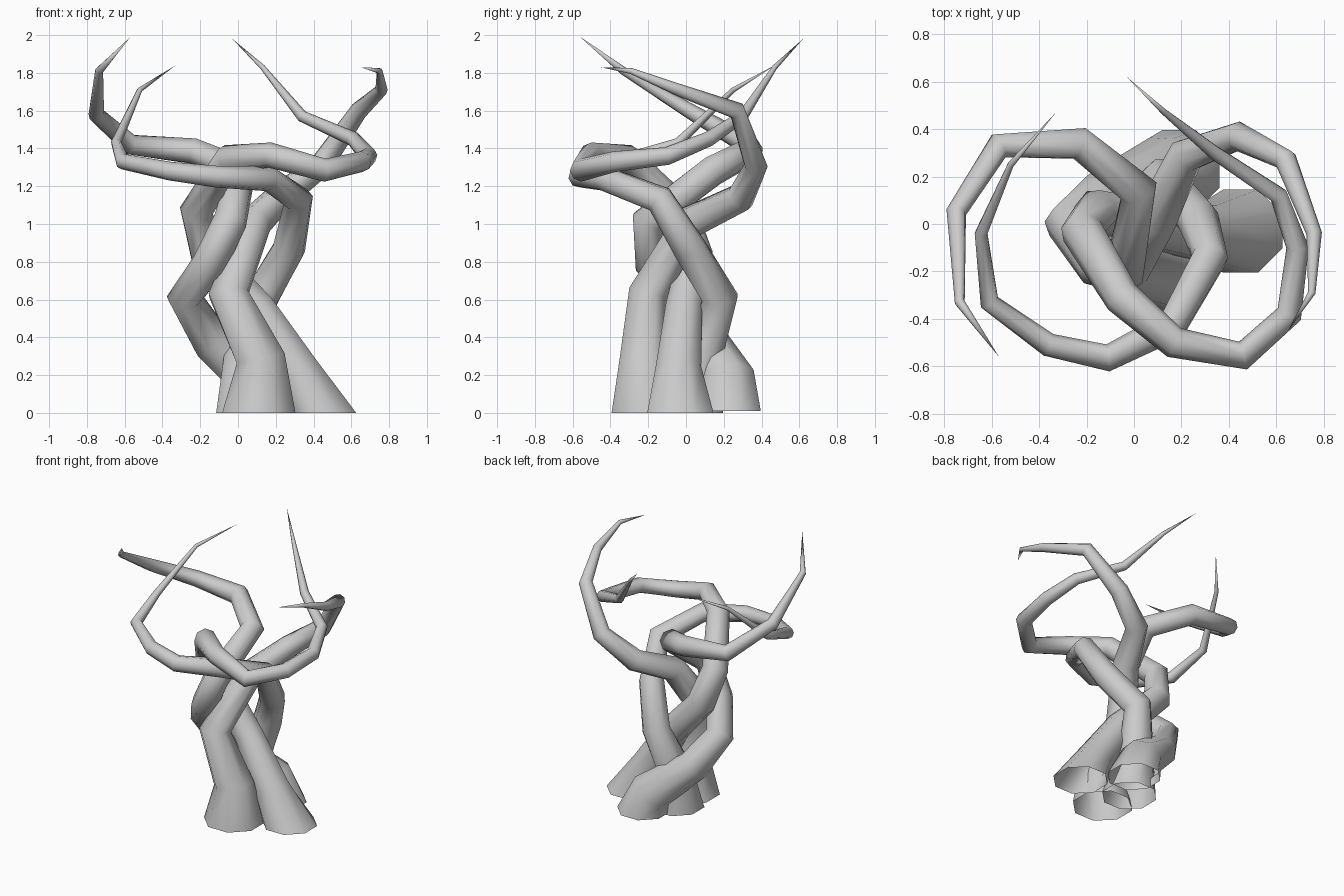
import bpy, bmesh, math
from mathutils import Vector

SIDES = 8


def tube(name, pts):
    """Tapered open-bottomed strand: each point is (x, y, z, radius); last one is the tip."""
    bm = bmesh.new()
    cs = [Vector(p[:3]) for p in pts]
    n = len(cs)
    normal, side = Vector((0, 0, 1)), Vector((1, 0, 0))
    rings = []
    for i in range(n - 1):
        # Foot ring lies flat; others follow the averaged neighbouring segments
        if i == 0:
            t = Vector((0, 0, 1))
        else:
            t = ((cs[i] - cs[i - 1]).normalized() + (cs[i + 1] - cs[i]).normalized()).normalized()
        # Carry the ring frame along without twisting
        side = normal.rotation_difference(t) @ side
        normal = t
        other = normal.cross(side)
        ring = []
        for k in range(SIDES):
            a = 2 * math.pi * (k + 0.5) / SIDES
            co = cs[i] + pts[i][3] * (math.cos(a) * side + math.sin(a) * other)
            co.z = max(co.z, 0.0)
            ring.append(bm.verts.new(co))
        rings.append(ring)
    for r0, r1 in zip(rings, rings[1:]):
        for k in range(SIDES):
            j = (k + 1) % SIDES
            bm.faces.new((r0[k], r0[j], r1[j], r1[k]))
    tip = bm.verts.new(cs[-1])
    for k in range(SIDES):
        bm.faces.new((rings[-1][k], rings[-1][(k + 1) % SIDES], tip))
    for f in bm.faces:
        f.smooth = True
    me = bpy.data.meshes.new(name)
    bm.to_mesh(me)
    bm.free()
    ob = bpy.data.objects.new(name, me)
    bpy.context.collection.objects.link(ob)
    return ob


# Strand rooted at the back, sweeping to the left branch
tube("back_root_strand", [
    (0.19, 0.225, 0.01, 0.185), (0.12, 0.225, 0.17, 0.15), (-0.14, 0.11, 0.38, 0.112),
    (-0.28, 0.0, 0.61, 0.098),
    (-0.15, -0.18, 0.79, 0.093), (-0.04, -0.2, 1.02, 0.09), (0.02, 0.14, 1.28, 0.083),
    (-0.23, 0.34, 1.385, 0.072), (-0.57, 0.33, 1.42, 0.057), (-0.75, 0.05, 1.58, 0.043),
    (-0.735, -0.33, 1.81, 0.022), (-0.57, -0.56, 1.99, 0)])

# Strand rooted in the middle, crossing the front to the left
tube("middle_root_strand", [
    (0.06, 0.02, 0.0, 0.19), (0.04, 0.07, 0.28, 0.125), (0.12, 0.18, 0.61, 0.1),
    (0.27, 0.02, 0.87, 0.09), (0.32, -0.14, 1.13, 0.078), (0.16, -0.43, 1.24, 0.068),
    (-0.11, -0.565, 1.25, 0.058), (-0.36, -0.51, 1.28, 0.05), (-0.61, -0.33, 1.33, 0.042),
    (-0.645, -0.04, 1.43, 0.028), (-0.52, 0.25, 1.71, 0.014), (-0.33, 0.47, 1.84, 0)])

# Strand rooted at the right, looping across the front to the right
tube("right_root_strand", [
    (0.45, -0.03, 0.0, 0.19), (0.31, -0.04, 0.22, 0.13), (0.10, -0.01, 0.55, 0.105),
    (-0.16, 0.05, 0.83, 0.098), (-0.22, -0.03, 1.07, 0.09), (-0.05, -0.31, 1.345, 0.078),
    (0.17, -0.50, 1.365, 0.067), (0.46, -0.555, 1.285, 0.061), (0.655, -0.38, 1.33, 0.055),
    (0.69, -0.1, 1.36, 0.048), (0.61, 0.12, 1.45, 0.04), (0.34, 0.30, 1.57, 0.031),
    (0.13, 0.47, 1.83, 0.014), (-0.03, 0.62, 1.98, 0)])

# Strand rooted at the front, passing behind to the right branch
tube("front_root_strand", [
    (0.11, -0.2, 0.0, 0.21), (0.12, -0.22, 0.29, 0.14), (-0.05, -0.2, 0.63, 0.112),
    (0.09, 0.02, 1.01, 0.092), (0.22, 0.29, 1.14, 0.078), (0.44, 0.37, 1.31, 0.063),
    (0.64, 0.27, 1.60, 0.048), (0.76, -0.04, 1.71, 0.033), (0.75, -0.29, 1.81, 0.016),
    (0.65, -0.45, 1.83, 0)])
